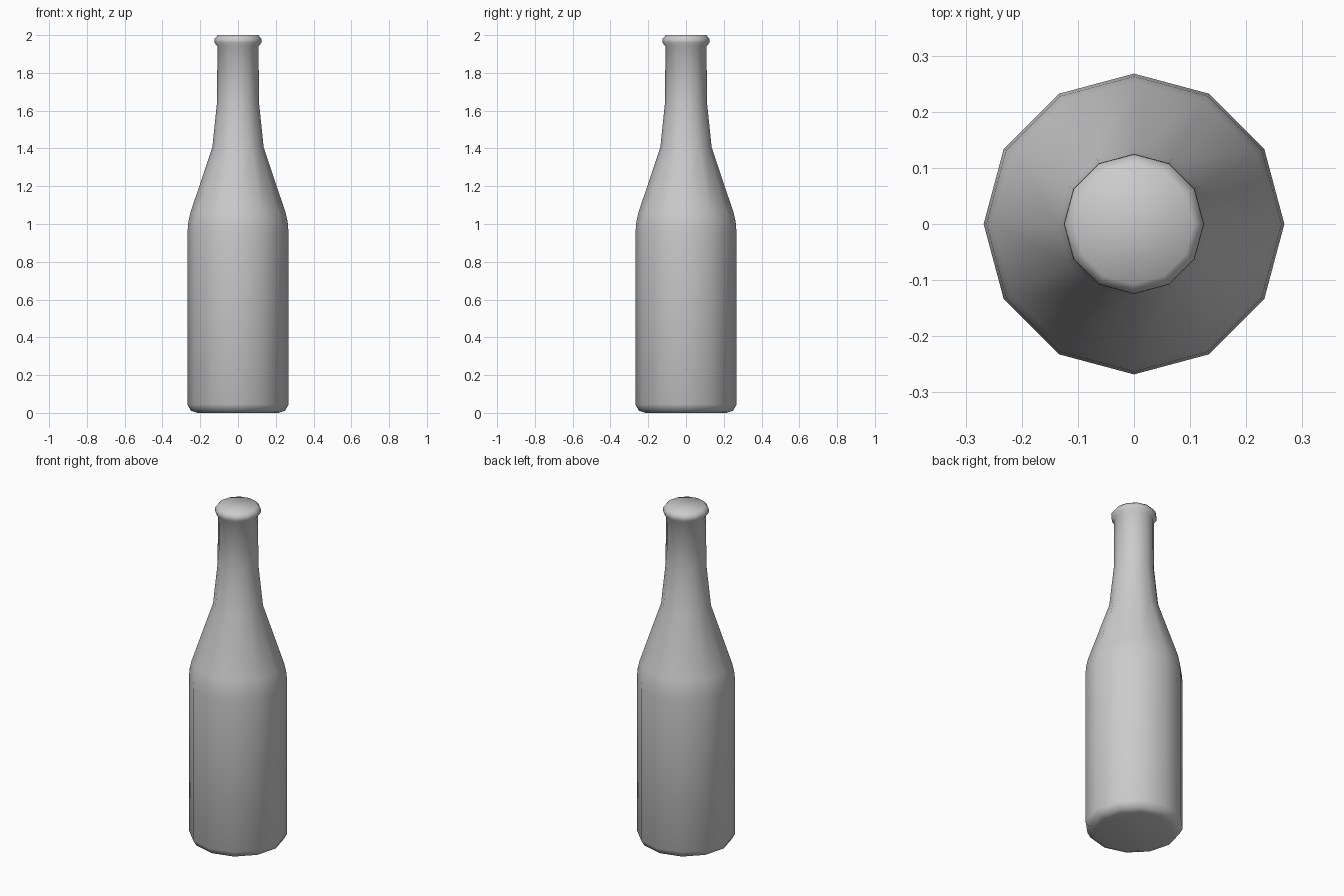
import bpy, bmesh, math

if "Cube" in bpy.data.objects:
    bpy.data.objects.remove(bpy.data.objects["Cube"])

SIDES = 12

# Bottle outline as (radius, height), from base to lip
profile = [
    (0.215, 0.0), (0.25, 0.012), (0.268, 0.045),   # rounded base
    (0.268, 0.95), (0.263, 1.01), (0.252, 1.06),   # body and shoulder
    (0.136, 1.405), (0.111, 1.645),                # taper
    (0.109, 1.94), (0.125, 1.96), (0.124, 1.98),   # neck and lip
    (0.107, 2.0),
]

bm = bmesh.new()
rings = []
for r, z in profile:
    rings.append([bm.verts.new((r * math.cos(2 * math.pi * i / SIDES),
                                r * math.sin(2 * math.pi * i / SIDES), z))
                  for i in range(SIDES)])

# Side walls
for low, high in zip(rings, rings[1:]):
    for i in range(SIDES):
        j = (i + 1) % SIDES
        bm.faces.new((low[i], low[j], high[j], high[i]))

# Closed base and top
bm.faces.new(rings[0][::-1])
bm.faces.new(rings[-1])

# Smooth shading over the low-poly form
for face in bm.faces:
    face.smooth = True

mesh = bpy.data.meshes.new("bottle")
bm.to_mesh(mesh)
bm.free()
bottle = bpy.data.objects.new("bottle", mesh)
bpy.context.collection.objects.link(bottle)
